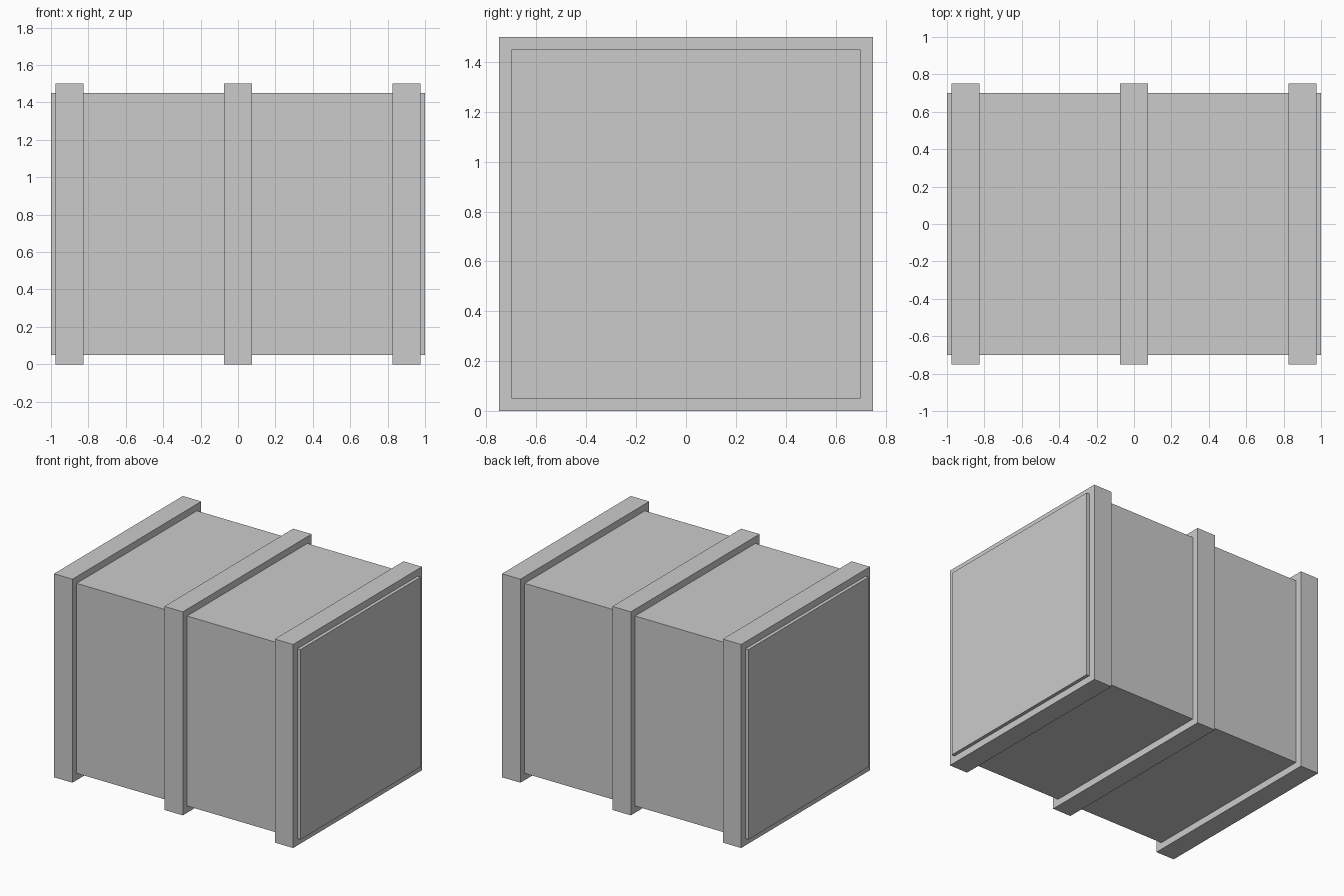
import bpy

if "Cube" in bpy.data.objects:
    bpy.data.objects.remove(bpy.data.objects["Cube"])

CENTRE_Z = 0.75


def box(name, x, size):
    bpy.ops.mesh.primitive_cube_add(size=1, location=(x, 0, CENTRE_Z))
    obj = bpy.context.object
    obj.name = name
    obj.scale = size
    bpy.ops.object.transform_apply(location=False, rotation=False, scale=True)
    return obj


# Main crate body, its ends standing slightly proud of the outer bands
box("crate_body", 0, (2.0, 1.4, 1.4))

# Three raised bands wrapping around the body
for name, x in (("left_band", -0.9), ("middle_band", 0), ("right_band", 0.9)):
    box(name, x, (0.15, 1.5, 1.5))
